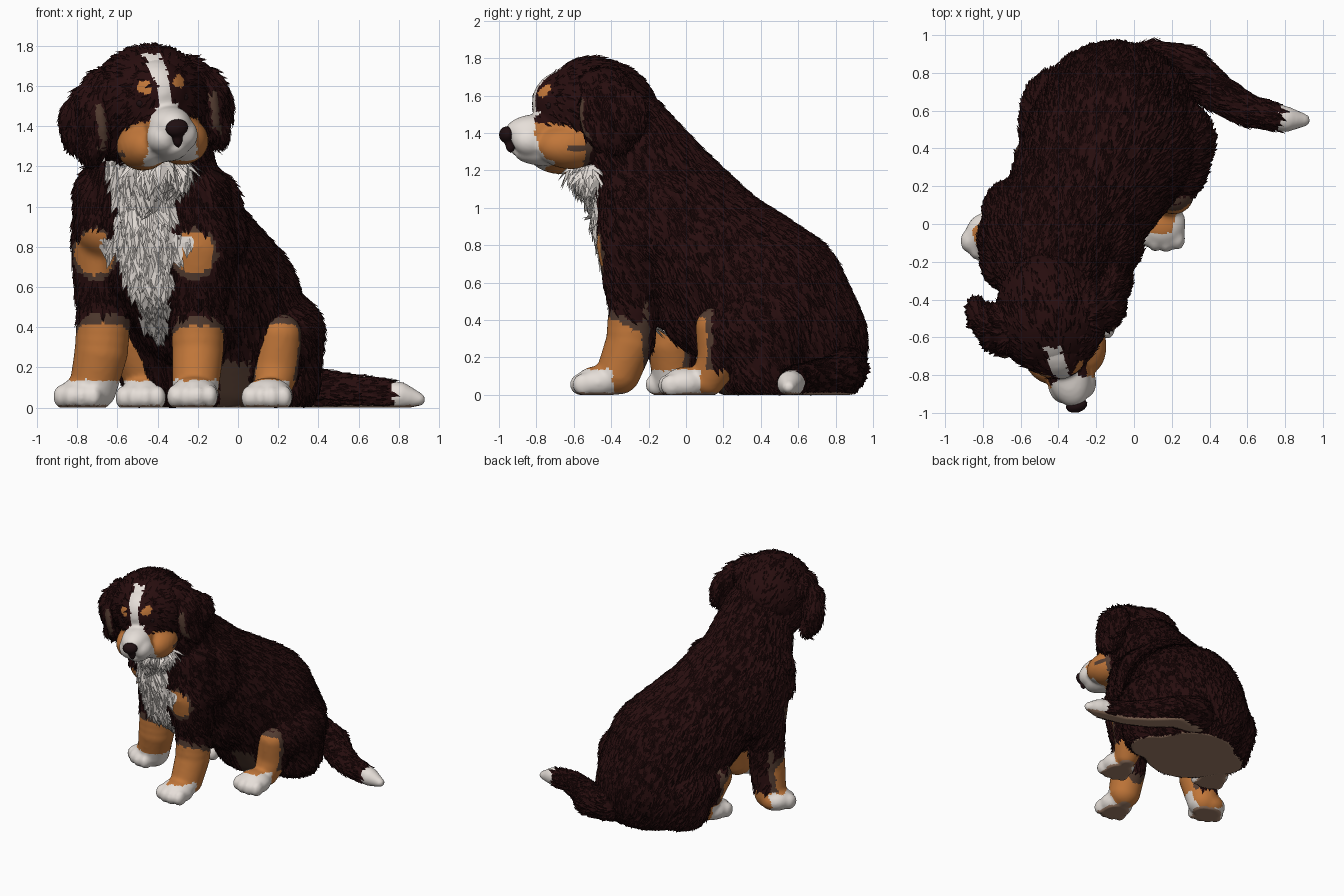
import bpy, bmesh, math, random
from mathutils import Vector, Matrix, noise

random.seed(4)
if "Cube" in bpy.data.objects:
    bpy.data.objects.remove(bpy.data.objects["Cube"])

# Flat colours
COLOURS = {
    "dark_coat": (0.020, 0.004, 0.0043), "deep_coat": (0.009, 0.002, 0.002),
    "tan_fur": (0.54, 0.185, 0.042), "white_fur": (0.79, 0.735, 0.69),
    "brown_edge": (0.085, 0.045, 0.03), "paw_pad": (0.35, 0.21, 0.14),
    "nose_black": (0.014, 0.005, 0.006),
}
MATS = []
for mat_name, rgb in COLOURS.items():
    m = bpy.data.materials.new(mat_name)
    m.use_nodes = True
    m.diffuse_color = (*rgb, 1)
    bsdf = m.node_tree.nodes["Principled BSDF"]
    bsdf.inputs["Base Color"].default_value = (*rgb, 1)
    bsdf.inputs["Roughness"].default_value = 0.9
    MATS.append(m)
DARK, DEEP, TAN, WHITE, EDGE, PAD, NOSE = range(7)


def chain(*pts, steps=5):
    """Balls (centre, radii) blended along a path of (x, y, z, radius)."""
    out = []
    for a, b in zip(pts, pts[1:]):
        for i in range(steps + 1):
            p = Vector(a).lerp(Vector(b), i / steps)
            out.append((p.xyz, (p.w,) * 3))
    return out


def add_fur(bm, count, flow, size, furry, ground):
    """Scatter little ridged tufts that lie along the flow direction."""
    faces = list(bm.faces)
    for f in random.choices(faces, weights=[q.calc_area() for q in faces], k=count):
        mat, n, c = f.material_index, f.normal.copy(), f.calc_center_median()
        if mat not in furry:
            continue
        d = flow + Vector([random.uniform(-0.3, 0.3) for _ in range(3)])
        d -= n * d.dot(n)
        if d.length < 0.2:
            continue
        d.normalize()
        k = size * random.uniform(0.7, 1.3) * (1.8 if mat == WHITE else 1)
        side = n.cross(d) * k * 0.36
        right, left = (bm.verts.new(c + s * side - n * 0.005) for s in (-1, 1))
        top = bm.verts.new(c + n * k * 0.1)
        tip = bm.verts.new(c + d * k + n * k * 0.18)
        if ground:
            tip.co.z = max(tip.co.z, 0)
        if mat == DARK and random.random() < 0.1:
            mat = DEEP
        for vs in ((right, tip, top), (top, tip, left)):
            bm.faces.new(vs).material_index = mat


def sculpt(name, balls, rule, voxel=0.02, matrix=None, fur=0, furry=(DARK,),
           flow=(0.15, 0.5, -0.8), size=0.05, ground=True):
    """Fuse balls into one skin, colour it by rule and cover it with fur."""
    bm = bmesh.new()
    for c, r in balls:
        bmesh.ops.create_icosphere(bm, subdivisions=3, radius=1,
                                   matrix=Matrix.Translation(c) @ Matrix.Diagonal((*r, 1)))
    me = bpy.data.meshes.new(name)
    bm.to_mesh(me)
    bm.free()
    ob = bpy.data.objects.new(name, me)
    bpy.context.scene.collection.objects.link(ob)
    rem = ob.modifiers.new("fuse", "REMESH")
    rem.mode, rem.voxel_size = "VOXEL", voxel
    smo = ob.modifiers.new("soften", "SMOOTH")
    smo.factor, smo.iterations = 0.5, 6
    bpy.context.view_layer.update()
    dg = bpy.context.evaluated_depsgraph_get()
    skin = bpy.data.meshes.new_from_object(ob.evaluated_get(dg))
    ob.modifiers.clear()
    ob.data = skin
    skin.materials.clear()
    for m in MATS:
        skin.materials.append(m)
    bm = bmesh.new()
    bm.from_mesh(skin)
    if ground:
        for v in bm.verts:
            v.co.z = max(v.co.z, 0)
    bm.normal_update()
    for f in bm.faces:
        c = f.calc_center_median()
        f.smooth = True
        ragged = c + noise.noise_vector(c * 25) * 0.014
        under = ground and c.z < 0.012 and f.normal.z < -0.7
        f.material_index = PAD if under else rule(ragged, f.normal)
    add_fur(bm, fur, Vector(flow), size, furry, ground)
    bm.to_mesh(skin)
    bm.free()
    if matrix:
        ob.matrix_world = matrix
    return ob


# Torso, shoulders and thighs
def body_rule(p, n):
    if n.y < -0.05 and p.y < -0.1 and p.z > 0.36:
        rise = min(1, (p.z - 0.36) / 0.45)
        half = 0.03 + 0.1 * rise + 0.3 * min(0.15, max(0, p.z - 1.05))
        if p.z < 1.3 and abs(p.x + 0.4 + 0.06 * rise) < half:
            return WHITE
        if math.hypot((p.x + 0.45) / 0.23, (p.z - 0.83) / 0.045) < 1:
            return WHITE
        for cx in (-0.71, -0.22):
            d = math.hypot((p.x - cx) / 0.1, (p.z - 0.77) / 0.11)
            if d < 1.2:
                return TAN if d < 1 else EDGE
    if p.z < 0.24 and n.y < -0.3 and -0.1 < p.x < 0.06:
        return EDGE
    return DARK


torso = chain((-0.42, -0.33, 1.38, 0.26), (-0.43, -0.14, 1.05, 0.35),
              (-0.3, 0.1, 0.77, 0.39), (-0.13, 0.42, 0.49, 0.45), (-0.1, 0.53, 0.28, 0.44))
breast = chain((-0.43, -0.23, 0.95, 0.27), (-0.42, -0.2, 0.72, 0.25), (-0.4, -0.1, 0.5, 0.15))
belly = chain((-0.3, 0.1, 0.6, 0.3), (-0.23, 0.14, 0.5, 0.3))
shoulders = (chain((-0.62, -0.1, 1.05, 0.2), (-0.64, -0.08, 0.8, 0.19), (-0.66, -0.07, 0.56, 0.15))
             + chain((-0.24, -0.26, 1.05, 0.2), (-0.2, -0.29, 0.8, 0.19), (-0.2, -0.28, 0.56, 0.15))
             + chain((-0.62, 0.06, 0.95, 0.18), (-0.62, 0.06, 0.75, 0.18))
             + chain((-0.65, -0.2, 1.05, 0.16), (-0.65, -0.2, 0.9, 0.16))
             + chain((-0.18, -0.1, 1.0, 0.2), (-0.15, -0.1, 0.85, 0.2)))
thighs = (chain((0.19, 0.44, 0.15, 0.22), (0.19, 0.44, 0.36, 0.24), (0.2, 0.3, 0.35, 0.19))
          + chain((-0.36, 0.58, 0.15, 0.22), (-0.36, 0.6, 0.27, 0.24), (-0.43, 0.5, 0.3, 0.18)))
sculpt("body", torso + breast + belly + shoulders + thighs, body_rule, fur=9500, size=0.055,
       furry=(DARK, WHITE))


# Legs with toed paws; dark fringe down the back of each leg
def make_leg(name, pts, paw, tan_top, turn, back):
    c, ahead = Vector(paw), Vector((math.sin(turn), -math.cos(turn), 0))
    across = Vector((-ahead.y, ahead.x, 0))
    balls = chain(*pts) + [(c, (0.125, 0.125, 0.09))]
    for k in (-1.5, -0.5, 0.5, 1.5):
        toe = c + across * k * 0.058 + ahead * (0.1 - 0.02 * abs(k))
        balls.append((toe - Vector((0, 0, 0.01)), (0.042, 0.06, 0.06)))

    def rule(p, n):
        if p.z < 0.135 and (p - c).xy.length < 0.18 and (p - c).dot(ahead) > -0.09:
            return WHITE
        if p.z > 0.14 and p.y > back - 0.03:
            return DARK if p.y > back else EDGE
        top = tan_top - 0.06 * (n.y + 0.5)
        return TAN if p.z < top else EDGE if p.z < top + 0.05 else DARK
    sculpt(name, balls, rule, voxel=0.014, fur=700, size=0.045)


make_leg("front_leg_right", [(-0.66, -0.08, 0.55, 0.14), (-0.68, -0.08, 0.28, 0.135),
                             (-0.72, -0.06, 0.1, 0.12)], (-0.77, -0.06, 0.065), 0.39, -0.4, 0.02)
make_leg("front_leg_left", [(-0.2, -0.27, 0.55, 0.14), (-0.2, -0.3, 0.28, 0.13),
                            (-0.21, -0.36, 0.12, 0.12)], (-0.22, -0.47, 0.065), 0.38, -0.1, -0.2)
make_leg("hind_leg_left", [(0.21, 0.16, 0.36, 0.11), (0.19, 0.18, 0.2, 0.12),
                           (0.17, 0.12, 0.08, 0.09)], (0.15, 0.0, 0.06), 0.4, -0.1, 0.14)
make_leg("hind_leg_right", [(-0.53, 0.35, 0.34, 0.11), (-0.47, 0.4, 0.2, 0.12),
                            (-0.46, 0.44, 0.08, 0.09)], (-0.47, 0.34, 0.06), 0.38, -0.2, 0.42)

# Tail curling round to the left
sculpt("tail", chain((0.1, 0.83, 0.14, 0.14), (0.28, 0.83, 0.1, 0.115), (0.43, 0.7, 0.085, 0.1),
                     (0.6, 0.6, 0.075, 0.085), (0.8, 0.555, 0.06, 0.07), (0.9, 0.55, 0.04, 0.035)),
       lambda p, n: WHITE if p.x > 0.77 else DARK, voxel=0.014, fur=1300, flow=(0.9, -0.3, 0))

# Head frame: x is its left, -y is forward; turned and tilted a little
HEAD = (Matrix.Translation((-0.45, -0.45, 1.5)) @ Matrix.Rotation(0.25, 4, "Z")
        @ Matrix.Rotation(-0.14, 4, "Y"))


def head_rule(p, n):
    l, f, u = abs(p.x), -p.y, p.z
    if f > 0.12:
        if u > -0.02 and u < 0.26 and l < 0.03 + 0.09 * max(0, 0.1 - u) + 0.015 * (u > 0.15):
            return WHITE
        if math.hypot(l - 0.09, u - 0.11) < 0.034 and f > 0.2:
            return TAN
        if u < 0 and f > 0.3 and l < 0.06 + 0.3 * max(0, min(0.3, -u)) + max(0, f - 0.38):
            return WHITE
        if u < -0.07 + 0.12 * (f - 0.3):
            if f < 0.15 or (abs(u + 0.215) < 0.014 and f < 0.26):
                return EDGE
            return TAN
    return DARK


cheeks = [((s * 0.1, -0.2, -0.19), (0.13, 0.19, 0.12)) for s in (-1, 1)]
lips = [((s * 0.05, -0.41, -0.15), (0.08, 0.1, 0.085)) for s in (-1, 1)]
sculpt("head", [((0, -0.03, 0.02), (0.28, 0.33, 0.28)), ((0, -0.19, 0.06), (0.18, 0.19, 0.18)),
                ((0, -0.36, -0.1), (0.115, 0.18, 0.1)), ((0, -0.3, -0.21), (0.1, 0.19, 0.07)),
                ((0, 0.03, -0.1), (0.27, 0.26, 0.22))] + cheeks + lips,
       head_rule, voxel=0.013, matrix=HEAD, fur=1100, flow=(0, 0.8, -0.4), size=0.035,
       ground=False)

# Furry crown over the top, back and sides of the skull
sculpt("crown_fur", [((0, -0.05, 0.03), (0.3, 0.29, 0.28)), ((0, 0.02, -0.1), (0.29, 0.26, 0.22))],
       lambda p, n: WHITE if p.y < -0.17 and abs(p.x) < 0.04 and p.z < 0.26 else DARK,
       matrix=HEAD, fur=1300, flow=(0, 0.8, -0.4), size=0.045, ground=False)

# Drooping ears that flare outward towards the back
for side, label in ((-1, "right"), (1, "left")):
    ear = [((side * 0.22, -0.04, 0.12), (0.1, 0.15, 0.1)),
           ((side * 0.29, -0.1, -0.04), (0.055, 0.1, 0.18)),
           ((side * 0.33, -0.03, 0.0), (0.07, 0.13, 0.15)),
           ((side * 0.38, 0.05, -0.05), (0.06, 0.11, 0.14)),
           ((side * 0.33, -0.02, -0.15), (0.06, 0.13, 0.11))]
    sculpt("ear_" + label, ear,
           lambda p, n: EDGE if n.y < -0.75 and abs(p.x) < 0.32 and p.z < 0.05 else DARK,
           voxel=0.015, matrix=HEAD, fur=800, flow=(side * 0.25, 0.2, -0.9), size=0.05,
           ground=False)

# Nose and eyes
sculpt("nose", [((0, -0.53, -0.11), (0.06, 0.04, 0.045)), ((0, -0.51, -0.16), (0.027, 0.03, 0.05))],
       lambda p, n: NOSE, voxel=0.01, matrix=HEAD, ground=False)
for side, label in ((-1, "right"), (1, "left")):
    sculpt("eye_" + label, [((side * 0.11, -0.31, 0.03), (0.026, 0.026, 0.026))],
           lambda p, n: NOSE, voxel=0.007, matrix=HEAD, ground=False)

# Hanging white ruff under the chin
sculpt("throat_ruff", chain((-0.4, -0.54, 1.2, 0.09), (-0.45, -0.44, 1.05, 0.09), steps=4)
       + chain((-0.48, -0.49, 1.17, 0.08), (-0.31, -0.5, 1.17, 0.08)),
       lambda p, n: WHITE, fur=280, furry=(WHITE,), flow=(0, -0.1, -1), size=0.055, ground=False)
